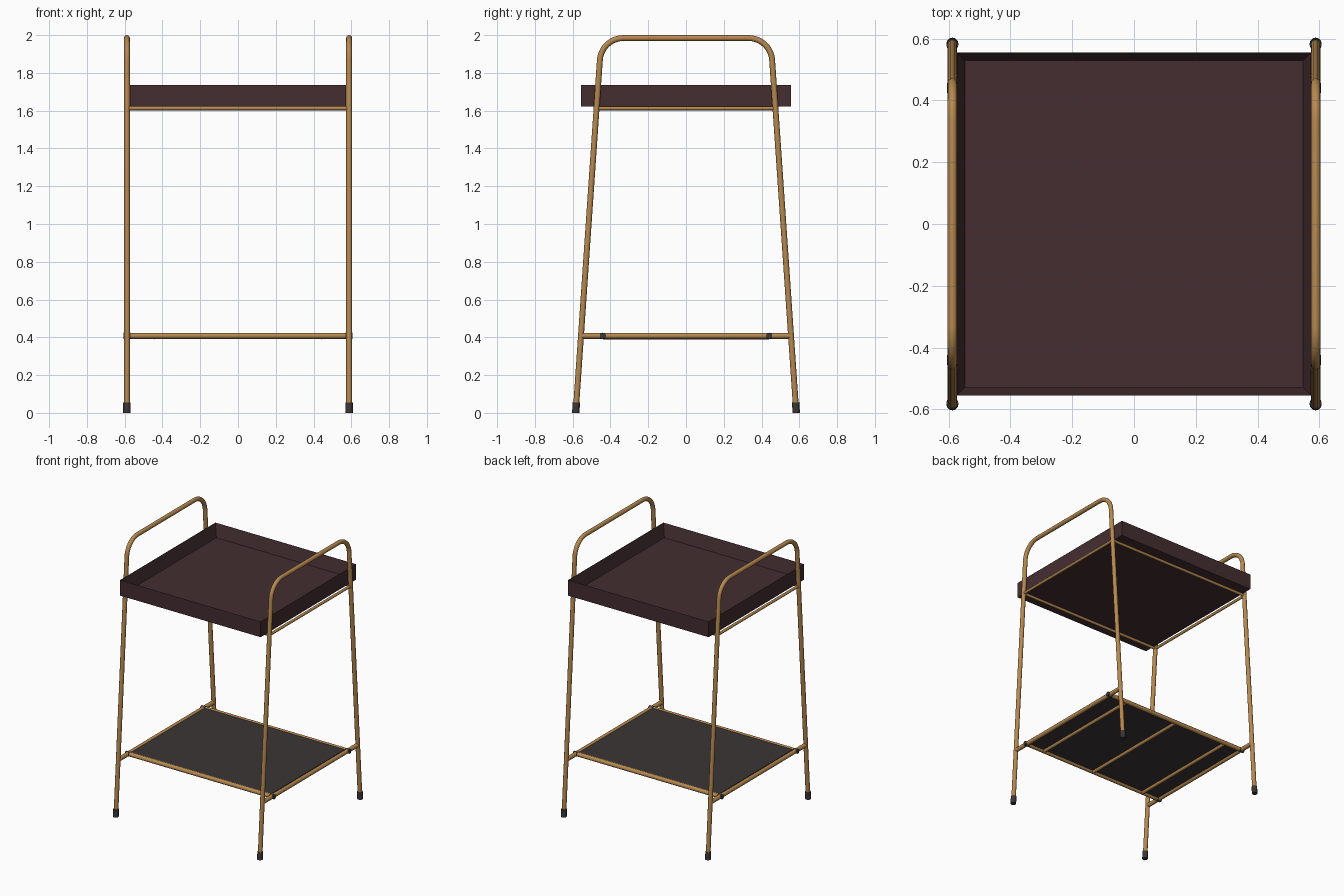
import bpy, bmesh, math
from mathutils import Vector

if "Cube" in bpy.data.objects:
    bpy.data.objects.remove(bpy.data.objects["Cube"])


def material(name, rgb):
    m = bpy.data.materials.new(name)
    m.diffuse_color = (*rgb, 1)
    m.use_nodes = True
    m.node_tree.nodes["Principled BSDF"].inputs["Base Color"].default_value = m.diffuse_color
    return m


BRASS = material("brass", (0.47, 0.25, 0.08))
MAROON = material("dark maroon", (0.058, 0.027, 0.030))
CHARCOAL = material("charcoal", (0.045, 0.036, 0.037))


def tube(name, pts, r, mat):
    """Round bar swept along a path of points."""
    cu = bpy.data.curves.new(name, 'CURVE')
    cu.dimensions = '3D'
    cu.bevel_depth = r
    cu.bevel_resolution = 4
    cu.use_fill_caps = True
    sp = cu.splines.new('POLY')
    sp.points.add(len(pts) - 1)
    for p, co in zip(sp.points, pts):
        p.co = (*co, 1)
    ob = bpy.data.objects.new(name, cu)
    bpy.context.collection.objects.link(ob)
    bpy.ops.object.select_all(action='DESELECT')
    ob.select_set(True)
    bpy.context.view_layer.objects.active = ob
    bpy.ops.object.convert(target='MESH')
    ob = bpy.context.object
    ob.data.materials.clear()
    ob.data.materials.append(mat)
    for p in ob.data.polygons:
        p.material_index = 0
    bpy.ops.object.shade_smooth_by_angle(angle=math.radians(40))
    return ob


def box(name, lo, hi, mat):
    bm = bmesh.new()
    bmesh.ops.create_cube(bm, size=1)
    for v in bm.verts:
        v.co = [(a + b) / 2 + c * (b - a) for a, b, c in zip(lo, hi, v.co)]
    me = bpy.data.meshes.new(name)
    bm.to_mesh(me)
    bm.free()
    me.materials.append(mat)
    ob = bpy.data.objects.new(name, me)
    bpy.context.collection.objects.link(ob)
    return ob


X, R = 0.588, 0.0155            # side frame plane, tube radius
Y0, Y1, ZT = 0.584, 0.448, 1.9845  # leg foot, upper corner, top height


def leg_y(z):
    return Y0 + (Y1 - Y0) * z / ZT


# arched side frame profile: leg, rounded corner, top handle
corner = Vector((Y1, ZT))
down = (Vector((Y0, 0)) - corner).normalized()
turn = down.angle(Vector((-1, 0)))
fr = 0.125
t = fr / math.tan(turn / 2)
centre = Vector((Y1 - t, ZT - fr))
end = math.pi / 2
start = math.atan2(*reversed(corner + down * t - centre))
arc = [centre + fr * Vector((math.cos(a), math.sin(a)))
       for a in (start + (end - start) * i / 10 for i in range(11))]
half = [Vector((leg_y(0.02), 0.02))] + arc
path = [(y, z) for y, z in half] + [(-y, z) for y, z in reversed(half)]

for s, side in ((-1, "left"), (1, "right")):
    tube(f"{side}_arched_frame", [(s * X, y, z) for y, z in path], R, BRASS)
    # side rails under the tray and beside the shelf
    tube(f"{side}_tray_rail", [(s * X, -leg_y(1.612), 1.612), (s * X, leg_y(1.612), 1.612)], 0.01, BRASS)
    tube(f"{side}_shelf_rail", [(s * X, -leg_y(0.408), 0.408), (s * X, leg_y(0.408), 0.408)], R, BRASS)
    for e, end_name in ((-1, "front"), (1, "back")):
        # rubber feet, cut flat at the floor
        foot = tube(f"{side}_{end_name}_foot",
                    [(s * X, e * leg_y(z), z) for z in (0, 0.055)], 0.0195, CHARCOAL)
        for v in foot.data.vertices:
            if v.co.z < 0.02:
                v.co.z = 0
        # plugs at the ends of the shelf bars
        tube(f"{side}_{end_name}_plug", [(s * 0.57, e * 0.44, 0.408), (s * 0.606, e * 0.44, 0.408)], 0.0165, CHARCOAL)

for e, n in ((-1, "front"), (1, "back")):
    y = e * leg_y(1.612)
    tube(f"{n}_tray_rail", [(-X, y, 1.612), (X, y, 1.612)], 0.01, BRASS)
    tube(f"{n}_shelf_bar", [(-X, e * 0.44, 0.408), (X, e * 0.44, 0.408)], R, BRASS)

# shelf panel with support bars underneath
box("shelf_panel", (-0.572, -0.438, 0.406), (0.572, 0.438, 0.418), CHARCOAL)
for i, x in enumerate((-0.44, 0, 0.44)):
    tube(f"shelf_support_{i + 1}", [(x, -0.44, 0.402), (x, 0.44, 0.402)], 0.0125, BRASS)

# tray: box with its top inset and pushed down
tray = box("tray", (-0.573, -0.555, 1.622), (0.573, 0.555, 1.737), MAROON)
bm = bmesh.new()
bm.from_mesh(tray.data)
bm.normal_update()
top = [f for f in bm.faces if f.normal.z > 0.9]
bmesh.ops.inset_region(bm, faces=top, thickness=0.037)
bmesh.ops.translate(bm, verts=top[0].verts[:], vec=(0, 0, -0.095))
bm.to_mesh(tray.data)
bm.free()
